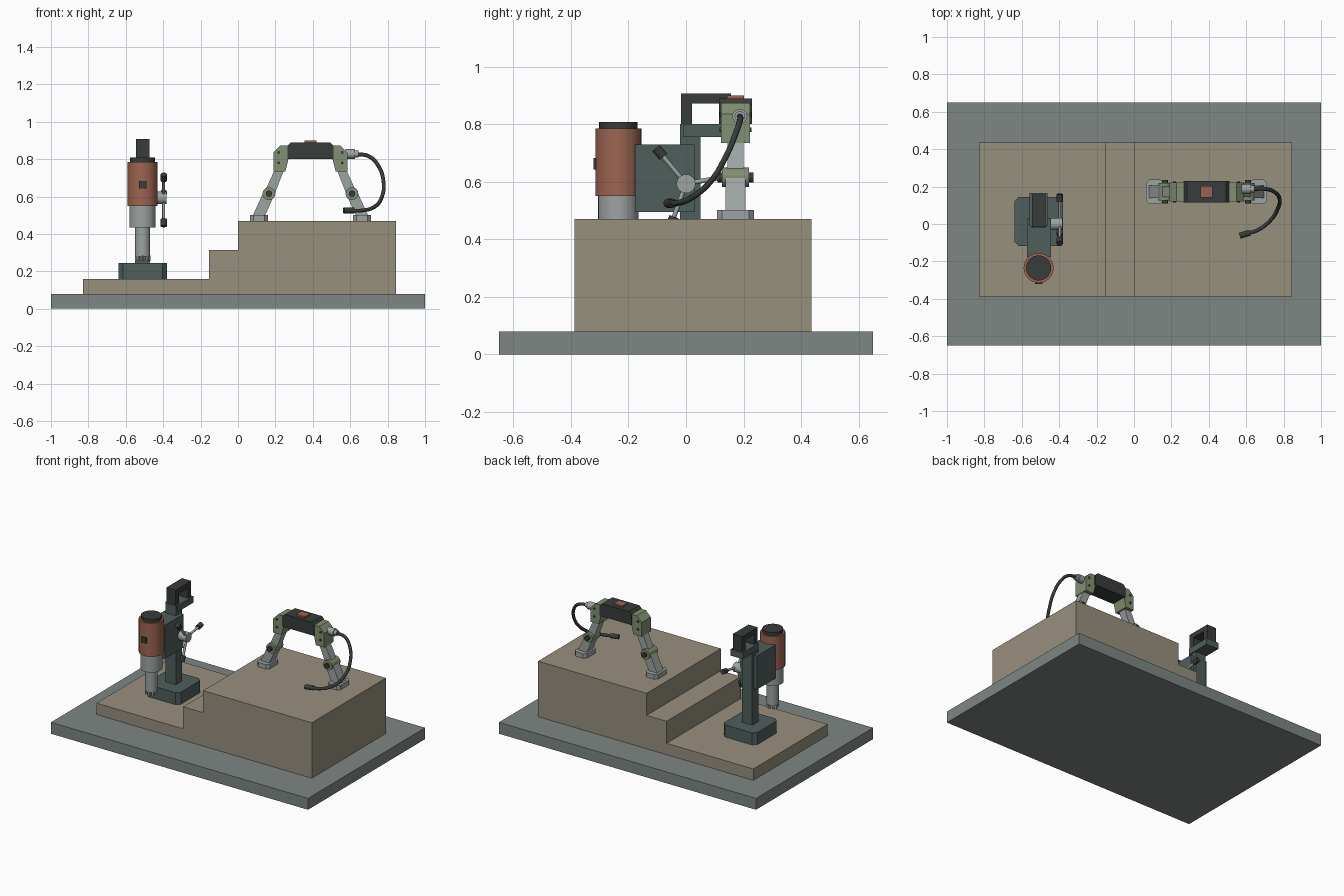
import bpy, bmesh, math
from mathutils import Vector

if "Cube" in bpy.data.objects:
    bpy.data.objects.remove(bpy.data.objects["Cube"])


def mat(name, r, g, b):
    m = bpy.data.materials.new(name)
    m.diffuse_color = [(c / 255) ** 2.2 for c in (r, g, b)] + [1]
    m.use_nodes = True
    m.node_tree.nodes["Principled BSDF"].inputs["Base Color"].default_value = m.diffuse_color
    return m


SLATE = mat("slate", 124, 133, 130)
STONE = mat("stone", 150, 142, 125)
RED = mat("red", 155, 100, 82)
TEAL = mat("teal", 80, 95, 93)
DARK = mat("dark", 58, 62, 60)
STEEL = mat("steel", 155, 162, 160)
GREEN = mat("green", 128, 142, 112)


def finish(name, bm, m, smooth=False):
    me = bpy.data.meshes.new(name)
    bmesh.ops.recalc_face_normals(bm, faces=bm.faces[:])
    bm.to_mesh(me)
    bm.free()
    ob = bpy.data.objects.new(name, me)
    bpy.context.collection.objects.link(ob)
    me.materials.append(m)
    if smooth:
        bpy.ops.object.select_all(action='DESELECT')
        ob.select_set(True)
        bpy.context.view_layer.objects.active = ob
        bpy.ops.object.shade_smooth_by_angle(angle=math.radians(35))
    return ob


def prism(name, pts, lo, hi, m, axis='y'):
    """Extrude an outline: xz along y, yz along x or xy along z."""
    place = {'y': lambda p, d: (p[0], d, p[1]), 'z': lambda p, d: (p[0], p[1], d),
             'x': lambda p, d: (d, p[0], p[1])}[axis]
    bm = bmesh.new()
    a = [bm.verts.new(place(p, lo)) for p in pts]
    b = [bm.verts.new(place(p, hi)) for p in pts]
    bm.faces.new(a)
    bm.faces.new(b)
    for i in range(len(pts)):
        j = (i + 1) % len(pts)
        bm.faces.new((a[i], a[j], b[j], b[i]))
    return finish(name, bm, m)


def box(name, x, y, z, m, c=0):
    """Box from ranges, with optional chamfered vertical corners."""
    (x0, x1), (y0, y1) = x, y
    if c:
        pts = [(x0 + c, y0), (x1 - c, y0), (x1, y0 + c), (x1, y1 - c),
               (x1 - c, y1), (x0 + c, y1), (x0, y1 - c), (x0, y0 + c)]
    else:
        pts = [(x0, y0), (x1, y0), (x1, y1), (x0, y1)]
    return prism(name, pts, z[0], z[1], m, 'z')


def rod(name, a, b, r, m, n=24):
    """Cylinder between two points."""
    a, b = Vector(a), Vector(b)
    d = b - a
    bm = bmesh.new()
    bmesh.ops.create_cone(bm, cap_ends=True, segments=n, radius1=r, radius2=r, depth=d.length)
    rot = d.to_track_quat('Z', 'Y').to_matrix().to_4x4()
    bmesh.ops.transform(bm, matrix=rot, verts=bm.verts[:])
    bmesh.ops.translate(bm, vec=(a + b) / 2, verts=bm.verts[:])
    return finish(name, bm, m, True)


# Plinth and stepped block
box("plinth", (-1, 1), (-.65, .65), (0, .08), SLATE)
prism("stepped_block", [(-.83, .08), (.845, .08), (.845, .47), (0, .47), (0, .315),
                        (-.155, .315), (-.155, .16), (-.83, .16)], -.387, .437, STONE)

# Drill stand
DX, DY = -.51, -.235
box("stand_base", (-.64, -.38), (-.118, .145), (.16, .245), TEAL, .025)
box("stand_column", (DX - .04, DX + .04), (-.02, .05), (.245, .80), TEAL)
box("stand_carriage", (DX - .063, DX + .065), (-.177, .03), (.494, .73), TEAL)
box("handle_bracket", (DX - .048, DX + .048), (-.01, .165), (.755, .80), TEAL)

# Carry handle: an upside-down U
prism("carry_handle", [(-.017, .77), (.02, .77), (.02, .872), (.12, .872), (.12, .77),
                       (.157, .77), (.157, .907), (-.017, .907)], DX - .036, DX + .036, DARK, 'x')

# Drill motor, gearbox and core bit
rod("motor", (DX, DY, .55), (DX, DY, .785), .08, RED, 32)
rod("motor_cap", (DX, DY, .785), (DX, DY, .808), .067, DARK, 32)
rod("gearbox", (DX, DY, .435), (DX, DY, .55), .07, STEEL, 32)
rod("core_bit", (DX, DY, .28), (DX, DY, .435), .04, STEEL)
box("motor_switch", (DX - .02, DX + .02), (DY - .087, DY - .07), (.643, .683), DARK)
for i in range(8):
    t = i * math.tau / 8
    p = Vector((DX + .034 * math.cos(t), DY + .034 * math.sin(t), .255))
    rod("bit_tooth", p, p + Vector((0, 0, .03)), .008, STEEL, 4)

# Three-spoke feed wheel
HX, HZ = -.397, .593
rod("feed_hub", (-.45, 0, HZ), (-.383, 0, HZ), .033, STEEL)
for deg in (10, 130, 250):
    d = Vector((0, math.cos(math.radians(deg)), math.sin(math.radians(deg))))
    c = Vector((HX, 0, HZ))
    rod("feed_spoke", c, c + d * .14, .008, STEEL, 12)
    rod("feed_knob", c + d * .122, c + d * .162, .017, DARK, 16)

# Arched frame: both legs mirrored about CX
CX, CY = .3875, .172
for s, side in ((-1, "left"), (1, "right")):
    def X(u):
        return CX + s * u

    def shape(part, pts, w, m):
        prism(side + part, [(X(u), z) for u, z in pts], CY - w, CY + w, m)

    box(side + "_foot", sorted((X(.323), X(.228))), (CY - .065, CY + .065), (.47, .502), STEEL, .018)
    shape("_lower_leg", [(.308, .50), (.242, .50), (.195, .605), (.25, .625)], .034, STEEL)
    shape("_upper_leg", [(.25, .615), (.195, .605), (.14, .745), (.19, .745)], .028, STEEL)
    rod(side + "_knee", (X(.222), CY - .047, .615), (X(.222), CY + .047, .615), .034, GREEN)
    rod(side + "_knee_pin", (X(.222), CY - .063, .615), (X(.222), CY + .063, .615), .017, DARK, 16)
    shape("_shoulder", [(.198, .735), (.198, .835), (.16, .873), (.118, .873),
                        (.118, .80), (.134, .735)], .051, GREEN)
    for z in (.78, .835):
        rod(side + "_shoulder_bolt", (X(.17), CY - .056, z), (X(.17), CY + .056, z), .008, DARK, 12)

# Bridge body and top button
prism("bridge_body", [(CX - .124, .80), (CX + .124, .80), (CX + .124, .87), (CX + .105, .89),
                      (CX - .105, .89), (CX - .124, .87)], CY - .058, CY + .058, DARK)
box("top_button", (CX - .033, CX + .033), (CY - .03, CY + .03), (.885, .90), RED)

# Hose with connector and end grip
rod("hose_connector", (.575, .187, .827), (.625, .187, .827), .026, STEEL)
rod("hose_collar", (.625, .187, .827), (.645, .187, .827), .018, STEEL)
cu = bpy.data.curves.new("hose", 'CURVE')
cu.dimensions = '3D'
cu.bevel_depth = .0105
cu.bevel_resolution = 2
cu.resolution_u = 6
cu.use_fill_caps = True
path = [(.635, .187, .827), (.70, .188, .815), (.75, .172, .765), (.778, .135, .68),
        (.77, .085, .60), (.73, .02, .545), (.66, -.033, .525), (.60, -.052, .525)]
sp = cu.splines.new('BEZIER')
sp.bezier_points.add(len(path) - 1)
for bp, p in zip(sp.bezier_points, path):
    bp.co = p
    bp.handle_left_type = bp.handle_right_type = 'AUTO'
cu.materials.append(DARK)
bpy.context.collection.objects.link(bpy.data.objects.new("hose", cu))
rod("hose_grip", (.62, -.046, .525), (.565, -.063, .525), .016, DARK, 16)
